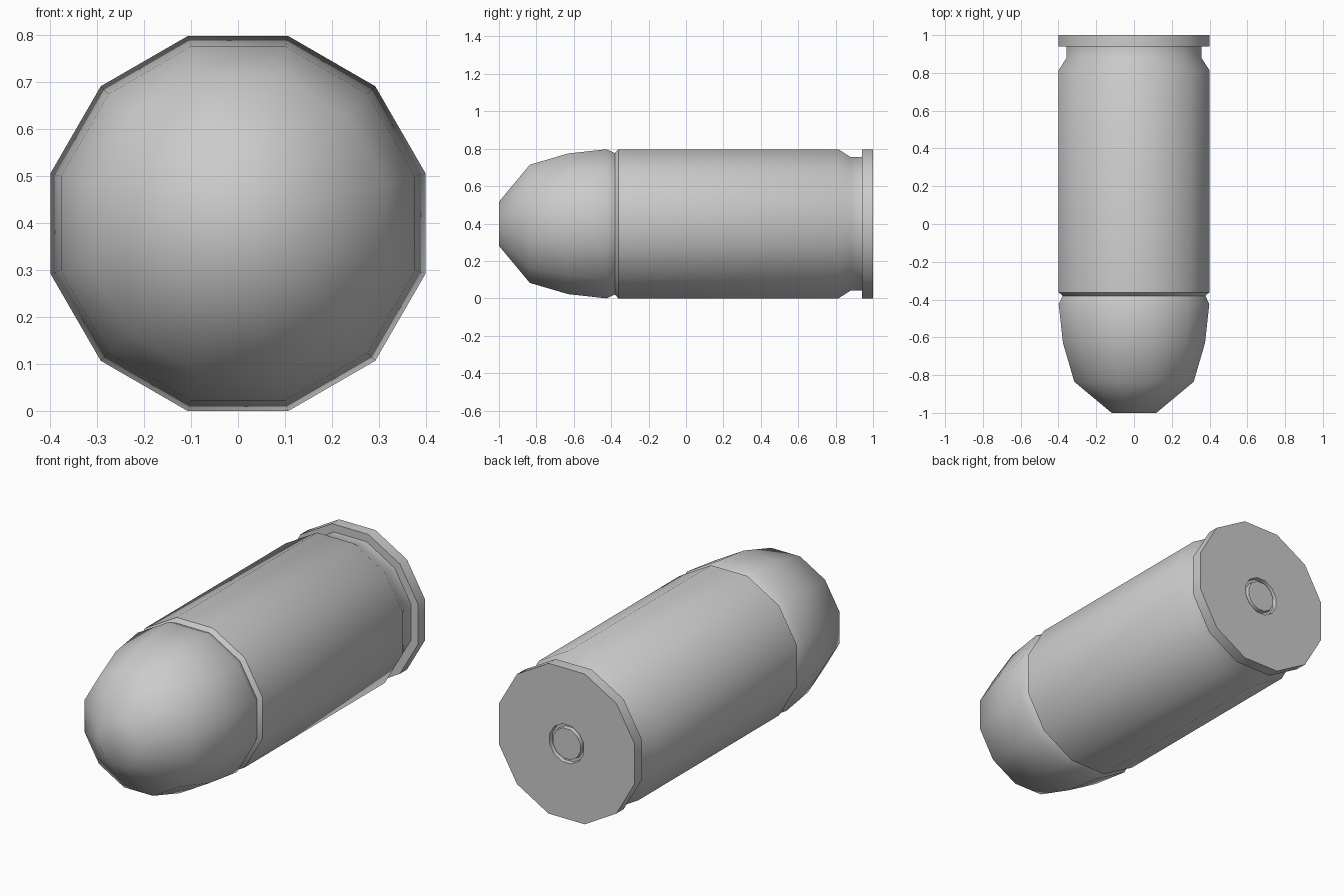
import bpy, bmesh, math

if "Cube" in bpy.data.objects:
    bpy.data.objects.remove(bpy.data.objects["Cube"])

SIDES = 12
APOTHEM = 0.3985          # half the flat-to-flat width, also the axis height


def lathe(name, profile, angle):
    """Revolve (y, apothem) points about the y axis; zero radius makes a pole."""
    bm = bmesh.new()
    rings = []
    for y, a in profile:
        if a == 0:
            rings.append([bm.verts.new((0, y, APOTHEM))] * SIDES)
            continue
        r = a / math.cos(math.pi / SIDES)
        ring = []
        for i in range(SIDES):
            t = 2 * math.pi * (i + 0.5) / SIDES
            ring.append(bm.verts.new((r * math.cos(t), y, APOTHEM + r * math.sin(t))))
        rings.append(ring)
    for lo, hi in zip(rings, rings[1:]):
        for i in range(SIDES):
            j = (i + 1) % SIDES
            bm.faces.new(list(dict.fromkeys((lo[i], lo[j], hi[j], hi[i]))))
    bmesh.ops.recalc_face_normals(bm, faces=bm.faces)
    mesh = bpy.data.meshes.new(name)
    bm.to_mesh(mesh)
    bm.free()
    obj = bpy.data.objects.new(name, mesh)
    bpy.context.collection.objects.link(obj)
    bpy.ops.object.select_all(action='DESELECT')
    obj.select_set(True)
    bpy.context.view_layer.objects.active = obj
    bpy.ops.object.shade_smooth_by_angle(angle=math.radians(angle))
    return obj


# Rounded nose with a small blunt tip
lathe("bullet_tip", [(-1.0, 0), (-1.0, 0.118), (-0.835, 0.316), (-0.63, 0.376),
                     (-0.425, APOTHEM), (-0.38, 0.378)], 60)

# Casing: bevelled mouth, body, extractor groove, rim, base with primer ring
lathe("casing", [(-0.38, 0.378), (-0.362, APOTHEM), (0.815, APOTHEM),
                 (0.88, 0.357), (0.94, 0.357), (0.94, APOTHEM), (1.0, APOTHEM),
                 (1.0, 0.1), (0.98, 0.097), (0.98, 0.083), (1.0, 0.08), (1.0, 0)], 40)
